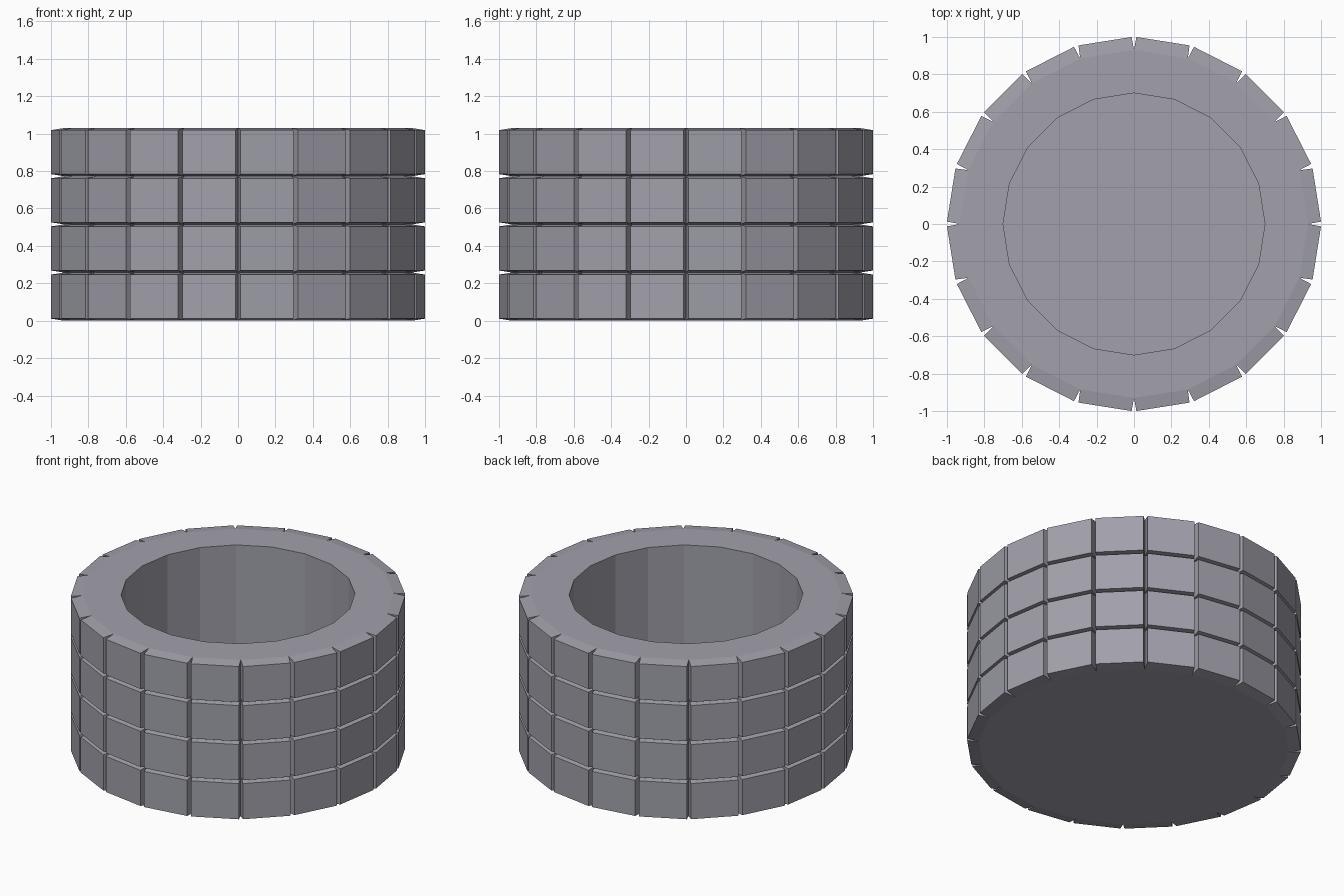
import bpy, bmesh
from math import cos, sin, pi
from mathutils import Vector

cube = bpy.data.objects.get("Cube")
if cube:
    bpy.data.objects.remove(cube, do_unlink=True)

SIDES, ROWS = 20, 4
HEIGHT = 1.03
ROW_H = HEIGHT / ROWS
CORE_R, WELL_R, FLOOR_Z = 0.93, 0.70, 0.20
TILE_DEPTH, TILE_INSET_Z, TILE_SCALE_W = 0.071, 0.011, 0.99

grey = bpy.data.materials.new("stone grey")
grey.use_nodes = True
colour = (0.36, 0.355, 0.41, 1)
grey.diffuse_color = colour
grey.node_tree.nodes["Principled BSDF"].inputs["Base Color"].default_value = colour

bm = bmesh.new()


def ring(radius, z):
    return [bm.verts.new((radius * cos(2 * pi * i / SIDES),
                          radius * sin(2 * pi * i / SIDES), z))
            for i in range(SIDES)]


def bridge(a, b):
    return [bm.faces.new((a[i], a[(i + 1) % SIDES], b[(i + 1) % SIDES], b[i]))
            for i in range(SIDES)]


# Outer wall, split into rows of panels
outer = [ring(CORE_R, ROW_H * r) for r in range(ROWS + 1)]
panels = []
for low, high in zip(outer, outer[1:]):
    panels += bridge(low, high)

# Base, flat rim, well wall and well floor
bm.faces.new(outer[0][::-1])
well_top, well_floor = ring(WELL_R, HEIGHT), ring(WELL_R, FLOOR_Z)
bridge(outer[-1], well_top)
bridge(well_top, well_floor)
bm.faces.new(well_floor)
bm.normal_update()

# Raise every panel into its own bevelled tile
for tile in bmesh.ops.extrude_discrete_faces(bm, faces=panels)["faces"]:
    tile.normal_update()
    n, c = tile.normal.copy(), tile.calc_center_median()
    scale_z = 1 - 2 * TILE_INSET_Z / ROW_H
    for v in tile.verts:
        d = v.co - c
        v.co = c + n * TILE_DEPTH + Vector((d.x * TILE_SCALE_W, d.y * TILE_SCALE_W, d.z * scale_z))

bmesh.ops.recalc_face_normals(bm, faces=bm.faces)
mesh = bpy.data.meshes.new("tiled_pot")
bm.to_mesh(mesh)
bm.free()
mesh.materials.append(grey)
pot = bpy.data.objects.new("tiled_pot", mesh)
bpy.context.collection.objects.link(pot)
